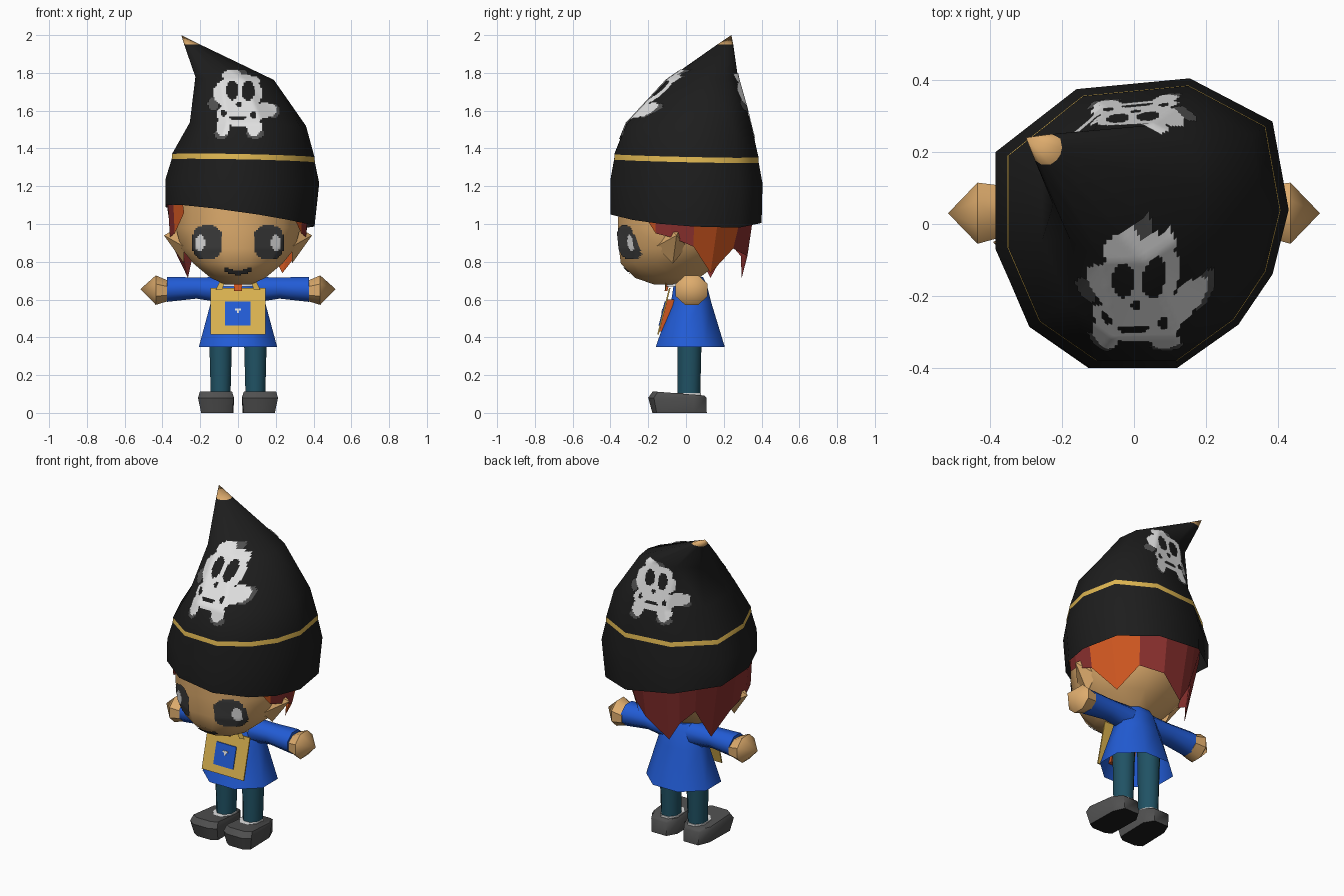
import bpy, bmesh, math
from mathutils import Vector
from mathutils.bvhtree import BVHTree

if "Cube" in bpy.data.objects:
    bpy.data.objects.remove(bpy.data.objects["Cube"])


def colour(name, r, g, b):
    m = bpy.data.materials.new(name)
    lin = [((c / 255 + 0.055) / 1.055) ** 2.4 if c > 10 else c / 3295 for c in (r, g, b)]
    m.diffuse_color = (*lin, 1)
    m.use_nodes = True
    m.node_tree.nodes["Principled BSDF"].inputs["Base Color"].default_value = m.diffuse_color
    return m


BLACK = colour("hat_black", 29, 29, 29)
SKIN = colour("skin", 222, 172, 109)
BLUE = colour("jacket_blue", 34, 92, 214)
GOLD = colour("gold", 220, 180, 80)
TEAL = colour("trouser_teal", 32, 82, 100)
GREY = colour("shoe_grey", 80, 80, 80)
WHITE = colour("bone_white", 224, 224, 224)
ORANGE = colour("hair_orange", 206, 86, 32)
RED = colour("hair_red", 138, 48, 46)
DARK = colour("eye_dark", 62, 62, 62)


def make(name, verts, faces, mats, index=None, smooth=40, tri=False):
    me = bpy.data.meshes.new(name)
    me.from_pydata([tuple(v) for v in verts], [], faces)
    for m in mats:
        me.materials.append(m)
    for i, p in enumerate(me.polygons):
        p.material_index = index[i] if index else 0
        p.use_smooth = smooth > 0
    bm = bmesh.new()
    bm.from_mesh(me)
    if tri:
        bmesh.ops.triangulate(bm, faces=bm.faces[:])
    bm.to_mesh(me)
    bm.free()
    if smooth:
        me.set_sharp_from_angle(angle=math.radians(smooth))
    ob = bpy.data.objects.new(name, me)
    bpy.context.collection.objects.link(ob)
    return ob


def ngon(n):
    return [(math.cos((i + 0.5) * math.tau / n), math.sin((i + 0.5) * math.tau / n)) for i in range(n)]


def ring(poly, x0, x1, y0, y1, z, tx=0, ty=0):
    """Fit a plan outline into a box at height z, tilted by tx and ty."""
    ax, bx = min(p[0] for p in poly), max(p[0] for p in poly)
    ay, by = min(p[1] for p in poly), max(p[1] for p in poly)
    out = []
    for px, py in poly:
        x = x0 + (px - ax) / (bx - ax) * (x1 - x0)
        y = y0 + (py - ay) / (by - ay) * (y1 - y0)
        out.append(Vector((x, y, z + tx * x + ty * y)))
    return out


def loft(name, rings, mats, row_mat=None, bottom=True, tip=None, **kw):
    n = len(rings[0])
    verts = [v for r in rings for v in r]
    faces, idx = [], []
    for k in range(len(rings) - 1):
        for i in range(n):
            j = (i + 1) % n
            faces.append((k * n + i, k * n + j, k * n + n + j, k * n + n + i))
            idx.append(row_mat[k] if row_mat else 0)
    last = (len(rings) - 1) * n
    if tip:
        verts.append(Vector(tip))
        new = [(last + i, last + (i + 1) % n, len(verts) - 1) for i in range(n)]
    else:
        new = [tuple(range(last, last + n))]
    faces += new
    idx += [row_mat[-1] if row_mat else 0] * len(new)
    if bottom:
        faces.append(tuple(reversed(range(n))))
        idx.append(0)
    return make(name, verts, faces, mats, idx, **kw)


def decal(name, target, x0, x1, z0, z1, rule, mats, side=-1, limit=-.08, cell=0.0085):
    """Thin painted patch projected on a surface; rule(x, z) gives a material slot or None."""
    tree = BVHTree.FromPolygons([v.co for v in target.data.vertices],
                                [p.vertices[:] for p in target.data.polygons])
    verts, ids, faces, idx = [], {}, [], []

    def point(i, j):
        if (i, j) not in ids:
            hit, nor, _, _ = tree.ray_cast(Vector((x0 + i * cell, 2 * side, z0 + j * cell)), Vector((0, -side, 0)))
            ok = hit and hit.y * side > limit
            ids[i, j] = len(verts) if ok else None
            if ok:
                verts.append(hit + nor * 0.006)
        return ids[i, j]

    for i in range(int((x1 - x0) / cell)):
        for j in range(int((z1 - z0) / cell)):
            m = rule(x0 + (i + 0.5) * cell, z0 + (j + 0.5) * cell)
            if m is None:
                continue
            q = [point(i, j), point(i + 1, j), point(i + 1, j + 1), point(i, j + 1)]
            if None not in q:
                faces.append(q if side < 0 else q[::-1])
                idx.append(m)
    return make(name, verts, faces, mats, idx)


def inside(x, z, cx, cz, rx, rz, power=2):
    return abs((x - cx) / rx) ** power + abs((z - cz) / rz) ** power < 1


# Hat: tall leaning cone with a gold band and tan tip
plan = [(-.12, -.4), (.12, -.4), (.29, -.28), (.385, -.14), (.43, .04), (.385, .285),
        (.155, .405), (-.16, .375), (-.385, .2), (-.385, -.07), (-.29, -.285)]
hat = loft("hat", [
    ring(plan, -.383, .405, -.4, .4, 1.045, -.14, -.05),
    ring(plan, -.385, .43, -.4, .405, 1.225, -.02, -.02),
    ring(plan, -.351, .407, -.380, .385, 1.335, -.02, -.02),
    ring(plan, -.349, .405, -.379, .384, 1.363, -.02, -.02),
    ring(plan, -.255, .36, -.315, .345, 1.53, -.03),
    ring(plan, -.225, .19, -.1, .275, 1.765, -.04, .05),
    ring(plan, -.285, -.2, .165, .25, 1.95)],
    [BLACK, GOLD, SKIN], [0, 0, 1, 0, 0, 0, 2], bottom=False, tip=(-.3, .24, 2.0), smooth=60, tri=True)


# Skull and bones painted on the front and back of the hat
def skull(x, z):
    holes = [(-.03, 1.705, .03, .05), (.053, 1.70, .03, .052), (.005, 1.632, .012, .014),
             (.0, 1.56, .045, .01), (-.075, 1.585, .012, .018), (.08, 1.575, .012, .018)]
    bones = [(.0, 1.69, .13, .09), (.01, 1.58, .125, .065), (-.035, 1.78, .05, .035), (.04, 1.755, .075, .03),
             (.14, 1.60, .065, .04), (-.08, 1.51, .035, .045), (.085, 1.51, .04, .045)]
    shade = [(-.13, 1.635, .03, .035), (.185, 1.595, .035, .04), (-.09, 1.475, .035, .028),
             (.09, 1.475, .045, .026), (.02, 1.79, .03, .025)]
    if any(inside(x, z, *h) for h in holes):
        return None
    if any(inside(x, z, *b) for b in bones):
        return 0
    return 1 if any(inside(x, z, *s) for s in shade) else None


decal("front_skull", hat, -.18, .24, 1.43, 1.84, skull, [WHITE, GREY])
decal("back_skull", hat, -.22, .22, 1.42, 1.84, lambda x, z: skull(.01 - x, 1.45 + (z - 1.45) * 1.05),
      [WHITE, GREY], side=1, limit=.222)

# Head
twelve = ngon(12)
head = loft("head", [ring(twelve, -w, w, a, b, z) for w, a, b, z in [
    (.07, -.17, .03, .68), (.145, -.27, .07, .715), (.235, -.345, .17, .79),
    (.30, -.355, .25, .87), (.33, -.36, .29, .98), (.33, -.355, .3, 1.2)]], [SKIN], tri=True, smooth=50)


# Eyes and mouth painted on the face
def eye(x, z):
    x = abs(x)
    if inside(x, z, .198, .9, .026, .043):
        return 1
    return 0 if inside(x, z, .16, .905, .077, .088, 3) else None


decal("eyes", head, -.255, .255, .8, 1.01, eye, [DARK, WHITE])
decal("mouth", head, -.085, .085, .715, .8,
      lambda x, z: 0 if abs(z - .747 - 4 * x * x) < .012 and abs(x) < .068 else None, [DARK])

# Hair: jagged panels from ear to ear around the back, three long points
low = [(.285, -.23, 1.06), (.335, -.16, .95), (.36, -.08, .93), (.345, .04, .88), (.235, .13, .74),
       (.17, .25, .87), (.05, .325, .83), (-.09, .295, .715), (-.16, .29, .83), (-.225, .23, .9),
       (-.265, .13, .715), (-.345, .04, .88), (-.36, -.08, .93), (-.335, -.16, .95), (-.285, -.23, 1.06)]
top = []
for x, y, z in low:
    a = math.atan2(y / .37, x / .38)
    top.append((.382 * math.cos(a), .372 * math.sin(a), 1.12))
n = len(low)
make("hair", low + top, [(i, i + 1, n + i + 1, n + i) for i in range(n - 1)],
     [ORANGE, RED], [0, 1, 1, 0, 0, 1, 1, 1, 1, 1, 1, 1, 1, 0], smooth=0)

# Jacket, open below, and shirt collar
eight = ngon(8)
loft("jacket", [ring(eight, -w, w, a, b, z) for w, a, b, z in [
    (.207, -.16, .205, .35), (.145, -.08, .135, .58), (.12, -.065, .11, .68), (.09, -.05, .09, .72)]],
    [BLUE], bottom=False, smooth=50)
loft("collar", [ring(eight, -.1, .1, -.105, .08, .67), ring(eight, -.07, .07, -.07, .06, .73)], [WHITE])


# Chest plate with tie behind it, all on the slope of the jacket front
def slab(name, x0, x1, z0, z1, front, thick, mat):
    verts = [(x, -.09 - (.66 - z) * .255 - front + d, z)
             for d in (0, thick) for x, z in ((x0, z0), (x1, z0), (x1, z1), (x0, z1))]
    faces = [(0, 1, 2, 3), (7, 6, 5, 4)] + [(i, i + 4, (i + 1) % 4 + 4, (i + 1) % 4) for i in range(4)]
    make(name, verts, faces, [mat], smooth=0)


slab("chest_plate", -.145, .145, .415, .66, 0, .008, GOLD)
slab("plate_panel", -.07, .067, .462, .59, .005, .005, BLUE)
slab("plate_mark_bar", -.017, .017, .543, .553, .008, .003, WHITE)
slab("plate_mark_stem", -.006, .006, .528, .543, .008, .003, WHITE)
slab("tie", -.08, .08, .43, .6, -.008, .035, ORANGE)
slab("tie_knot", -.022, .022, .645, .68, .02, .015, ORANGE)

# Limbs, built once per side
for s, side in ((1, "right"), (-1, "left")):
    def across(sections):
        """Rings stacked along x: (x, half depth, z low, z high, y centre)."""
        return [[Vector((s * x, c + s * p[0] * d / .924, (a + b) / 2 + p[1] * (b - a) / 1.848)) for p in eight]
                for x, d, a, b, c in sections]

    loft(side + "_sleeve", across([(.06, .07, .58, .72, .03), (.22, .065, .605, .717, .03),
                                   (.375, .075, .588, .72, .03)]), [BLUE], smooth=50)
    loft(side + "_hand", across([(.37, .072, .592, .70, .035), (.435, .085, .572, .728, .03)]), [SKIN],
         tip=(s * .517, .03, .655), smooth=40)
    # Ear: broad base tapering to a point
    ear = [(-.16, .88), (-.11, 1.0), (-.02, 1.0), (.005, .88), (-.07, .79)][::-s]
    loft(side + "_ear", [[Vector((s * .285, y, z)) for y, z in ear]], [SKIN],
         bottom=False, tip=(s * .392, -.05, .94), smooth=0)
    # Strap running from the neck to the plate
    strap = [(s * .06, -.11, .72), (s * .085, -.105, .72), (s * .12, -.105, .65), (s * .085, -.11, .65)]
    make(side + "_strap", strap, [(0, 1, 2, 3)[::-s]], [GOLD], smooth=0)
    c = .092 * s
    loft(side + "_leg", [ring(eight, c - .052, c + .052, -.045, .075, .08),
                         ring(eight, c - .063, c + .063, -.045, .085, .5)], [TEAL], smooth=50)
    loft(side + "_sock", [ring(eight, c - .06, c + .06, -.075, .08, .08),
                          ring(eight, c - .06, c + .06, -.075, .08, .106)], [WHITE], smooth=50)
    # Shoe: boxy wedge with a dark sole
    sole = [(.03, -.155), (.065, -.178), (.155, -.178), (.195, -.155), (.19, .04), (.16, .11), (.06, .11), (.025, .05)]
    upper = [(.022, -.175), (.06, -.2), (.17, -.2), (.212, -.17), (.205, .04), (.165, .108), (.06, .108), (.02, .05)]
    shoe = [[Vector((s * x, y, z)) for x, y in pts][::s] for pts, z in ((sole, 0), (upper, .08))]
    shoe.append([Vector((s * (.11 + (x - .11) * .9), y * .88, .1 - y * .07)) for x, y in upper][::s])
    loft(side + "_shoe", shoe, [BLACK, GREY], [1, 1, 1], smooth=45)

# Mend any inside-out faces on closed parts
for ob in bpy.data.objects:
    if ob.name.endswith(("_sleeve", "_hand", "_shoe", "_leg", "_sock", "plate", "tie", "knot")):
        bm = bmesh.new()
        bm.from_mesh(ob.data)
        bmesh.ops.recalc_face_normals(bm, faces=bm.faces[:])
        bm.to_mesh(ob.data)
        bm.free()
